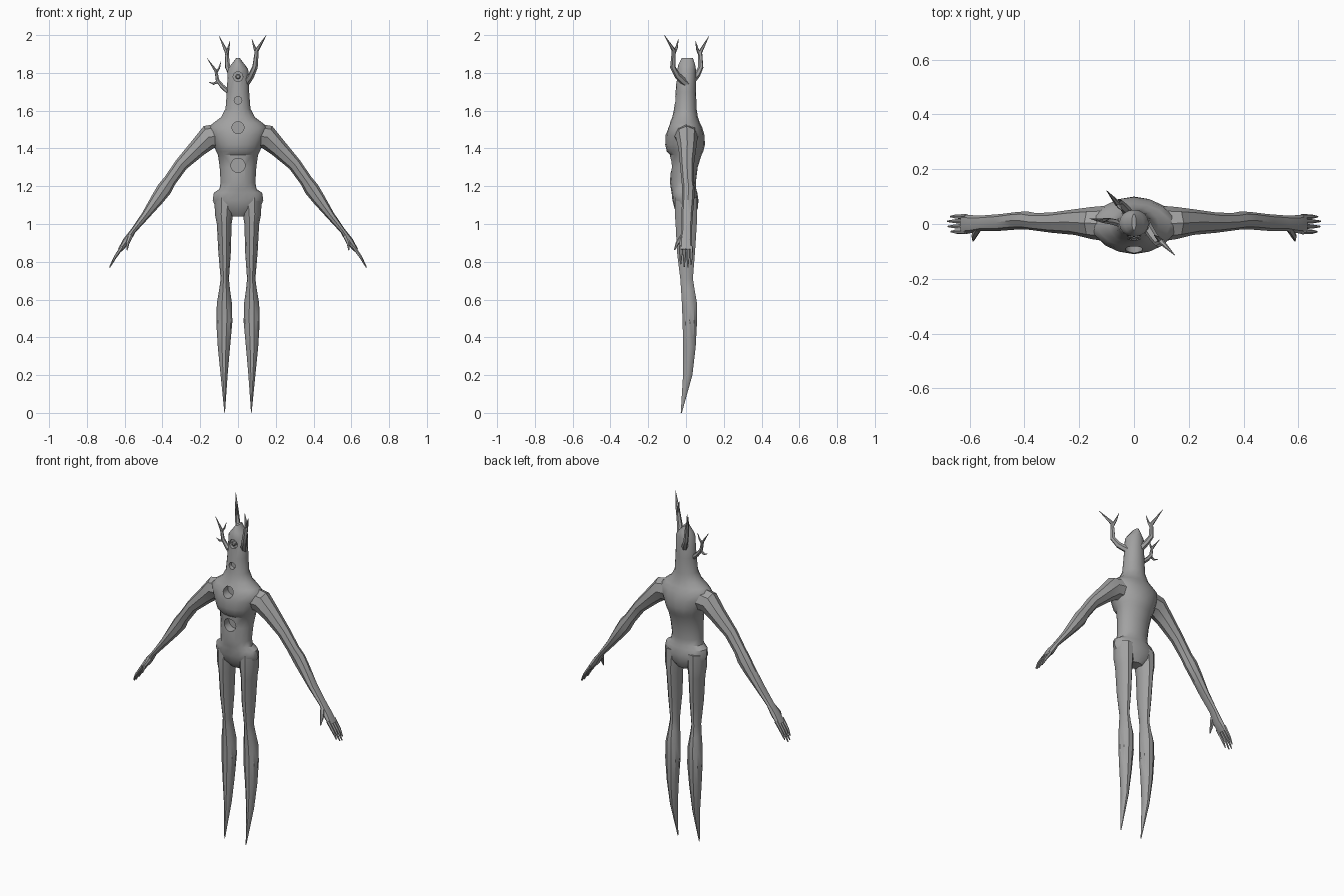
import bpy, bmesh, math
from mathutils import Vector

skin = bpy.data.materials.new("grey_skin")
skin.diffuse_color = (0.36, 0.36, 0.36, 1)


def smooth(ob, angle):
    bpy.ops.object.select_all(action='DESELECT')
    bpy.context.view_layer.objects.active = ob
    ob.select_set(True)
    bpy.ops.object.shade_smooth_by_angle(angle=math.radians(angle))


def add_loft(bm, rings):
    """Skin a list of point rings and cap both ends."""
    loops = [[bm.verts.new(p) for p in r] for r in rings]
    n = len(loops[0])
    for a, b in zip(loops, loops[1:]):
        for i in range(n):
            j = (i + 1) % n
            bm.faces.new((a[i], a[j], b[j], b[i]))
    bm.faces.new(loops[0][::-1])
    bm.faces.new(loops[-1])


def make(name, lofts, angle=35):
    bm = bmesh.new()
    for rings in lofts:
        add_loft(bm, rings)
    bmesh.ops.recalc_face_normals(bm, faces=bm.faces)
    me = bpy.data.meshes.new(name)
    bm.to_mesh(me)
    bm.free()
    me.materials.append(skin)
    ob = bpy.data.objects.new(name, me)
    bpy.context.collection.objects.link(ob)
    smooth(ob, angle)
    return ob


def oval(c, u, hu, yf, yb, n):
    """Ring round c: half size hu along u, reaching yf in front and yb behind."""
    pts = []
    for i in range(n):
        a = 2 * math.pi * i / n
        s, k = math.sin(a), math.cos(a)
        pts.append(Vector(c) + Vector(u) * hu * k
                   + Vector((0, (yb + yf) / 2 + (yb - yf) / 2 * s, 0)))
    return pts


def tube(path, radii, n=6):
    """Tapered round tube along a path."""
    P = [Vector(p) for p in path]
    rings = []
    for i, p in enumerate(P):
        d = (P[min(i + 1, len(P) - 1)] - P[max(i - 1, 0)]).normalized()
        u = d.cross(Vector((0.3, 1, 0.1))).normalized()
        v = d.cross(u)
        rings.append([p + radii[i] * (u * math.cos(2 * math.pi * k / n)
                                      + v * math.sin(2 * math.pi * k / n))
                      for k in range(n)])
    return rings


# Torso, neck and head in one pillar: z, half width, front y, back y
trunk = [(1.04, .045, -.03, .04), (1.08, .115, -.06, .062),
         (1.125, .134, -.072, .066), (1.165, .128, -.076, .06),
         (1.185, .098, -.08, .054), (1.22, .092, -.085, .052),
         (1.30, .097, -.08, .062), (1.365, .106, -.084, .082),
         (1.385, .116, -.102, .092), (1.42, .128, -.11, .10),
         (1.47, .15, -.108, .098), (1.51, .155, -.097, .086),
         (1.535, .13, -.086, .074), (1.565, .09, -.073, .063),
         (1.61, .066, -.063, .056), (1.70, .059, -.055, .053),
         (1.82, .054, -.046, .052), (1.845, .035, -.04, .048),
         (1.88, .008, -.022, .036)]
body = make("body", [[oval((0, 0, z), (1, 0, 0), w, f, b, 16)
                      for z, w, f, b in trunk]])

# Round sockets cut down the front: height, radius, floor y
sockets = [(1.78, .026, -.03), (1.655, .02, -.035),
           (1.51, .032, -.05), (1.31, .038, -.03)]
cutter = make("socket_cutter", [
    [[(r * math.cos(k * math.pi / 8), y, z + r * math.sin(k * math.pi / 8))
      for k in range(16)] for y in (-.2, floor)] for z, r, floor in sockets])
cutter.hide_render = True
mod = body.modifiers.new("sockets", 'BOOLEAN')
mod.operation = 'DIFFERENCE'
mod.solver = 'EXACT'
mod.object = cutter
bpy.ops.object.select_all(action='DESELECT')
bpy.context.view_layer.objects.active = body
body.select_set(True)
bpy.ops.object.modifier_apply(modifier=mod.name)
bpy.data.objects.remove(cutter)
smooth(body, 40)

# Eye knob in the top socket
make("eye", [tube([(0, -.025, 1.78), (0, -.04, 1.78), (0, -.044, 1.78)],
                  [.013, .013, .008], 12)])

# Arm: x, z, half thickness, front y, back y
arm = [(.06, 1.47, .07, -.07, .07), (.155, 1.46, .064, -.055, .062),
       (.215, 1.40, .048, -.04, .054), (.30, 1.315, .036, -.032, .042),
       (.36, 1.23, .034, -.024, .04), (.39, 1.185, .04, -.02, .046),
       (.425, 1.135, .035, -.02, .044), (.49, 1.045, .022, -.025, .036),
       (.556, .962, .014, -.025, .031), (.59, .91, .02, -.033, .032),
       (.625, .862, .012, -.036, .034)]
# Leg: z, inner x, outer x, front y, back y
leg = [(1.14, .015, .125, -.06, .06), (1.05, .026, .122, -.062, .062),
       (1.0, .034, .112, -.058, .06), (.85, .038, .104, -.05, .05),
       (.71, .048, .092, -.032, .038), (.65, .042, .1, -.028, .048),
       (.58, .032, .112, -.024, .06), (.48, .03, .115, -.02, .06),
       (.35, .042, .107, -.017, .053), (.2, .055, .092, -.017, .035),
       (0, .069, .072, -.028, -.022)]

for s, side in ((1, "right"), (-1, "left")):
    rings = []
    for i, (x, z, h, f, b) in enumerate(arm):
        p, q = arm[max(i - 1, 0)], arm[min(i + 1, len(arm) - 1)]
        d = Vector((q[0] - p[0], 0, q[1] - p[1])).normalized()
        rings.append(oval((s * x, 0, z), (-s * d.z, 0, d.x), h, f, b, 8))
    make(side + "_arm", [rings])

    # Four fingers and a thumb
    digits = [tube([(s * .612, y, .88), (s * .65, y, .825),
                    (s * (.68 - e), y, .77 + 1.5 * e)], [.01, .008, .003])
              for y, e in ((-.028, .012), (-.009, .002), (.010, .0), (.027, .01))]
    digits.append(tube([(s * .57, -.018, .935), (s * .584, -.045, .90),
                        (s * .587, -.061, .862)], [.014, .01, .003]))
    make(side + "_fingers", digits)

    make(side + "_leg", [[oval((s * (i + o) / 2, 0, z), (1, 0, 0),
                               (o - i) / 2, f, b, 10)
                          for z, i, o, f, b in leg]])

# Antlers: main stem plus side tines
make("front_antler", [
    tube([(.035, .01, 1.735), (.07, -.045, 1.785), (.09, -.07, 1.83),
          (.10, -.065, 1.92), (.15, -.115, 2.0)],
         [.02, .017, .015, .011, .001]),
    tube([(.10, -.066, 1.90), (.087, -.05, 1.935), (.073, -.04, 1.98)],
         [.01, .007, .001])])
make("back_antler", [
    tube([(-.01, .025, 1.75), (-.035, .06, 1.79), (-.055, .078, 1.83),
          (-.06, .075, 1.91), (-.10, .122, 1.995)],
         [.02, .016, .014, .011, .001]),
    tube([(-.06, .076, 1.89), (-.052, .06, 1.925), (-.042, .05, 1.97)],
         [.01, .007, .001])])
make("side_antler", [
    tube([(-.045, 0, 1.695), (-.085, .01, 1.73), (-.108, .012, 1.76),
          (-.117, .012, 1.81), (-.163, .02, 1.877)],
         [.014, .012, .01, .008, .001]),
    tube([(-.117, .012, 1.80), (-.10, .016, 1.825), (-.09, .02, 1.86)],
         [.007, .005, .001]),
    tube([(-.105, .012, 1.755), (-.13, .014, 1.742), (-.155, .018, 1.752)],
         [.008, .006, .001])])
